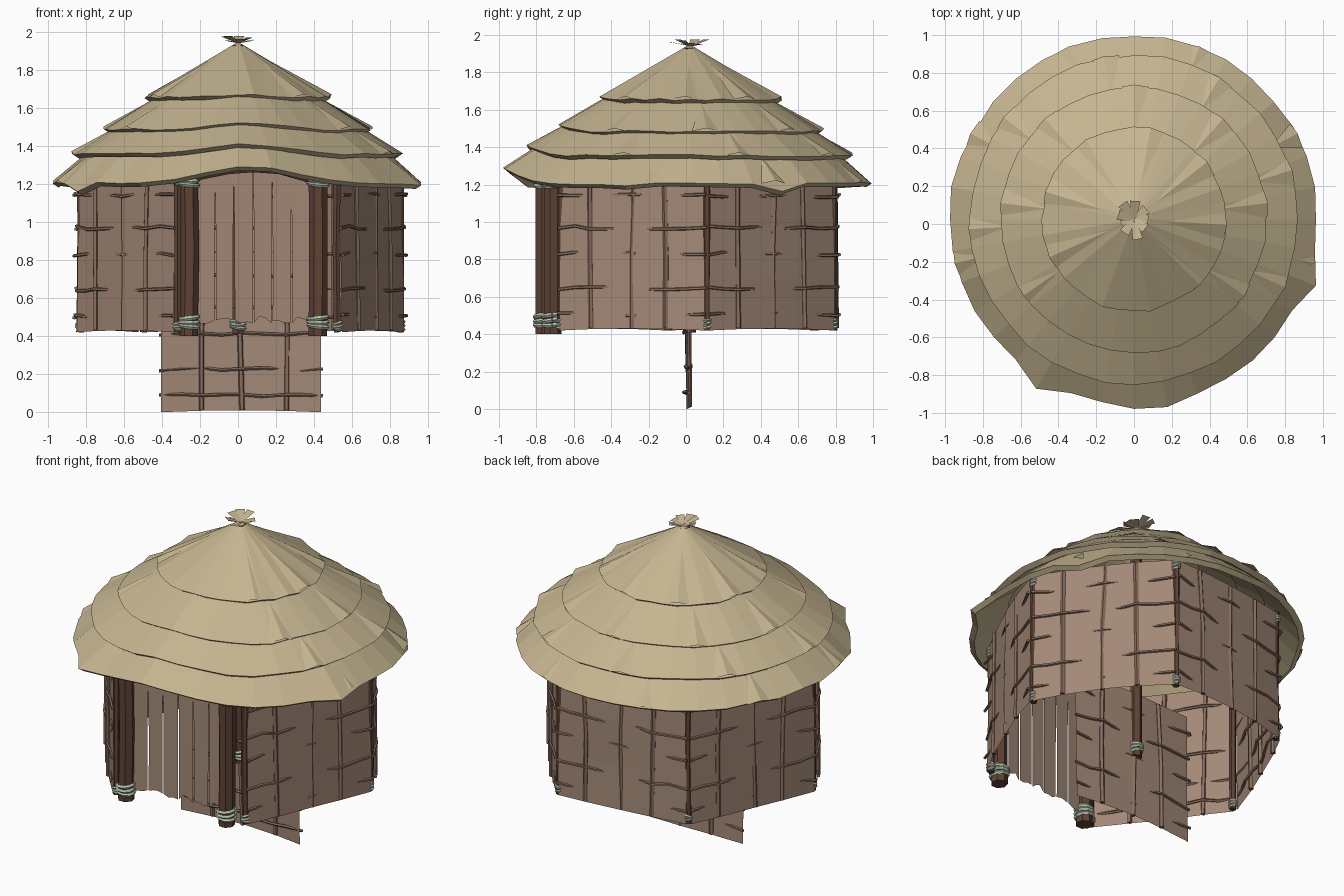
import bpy, random
from math import sin, cos, pi, radians, exp, atan2
from mathutils import Vector, Matrix

if "Cube" in bpy.data.objects:
    bpy.data.objects.remove(bpy.data.objects["Cube"])

random.seed(4)
jit = lambda a: random.uniform(-a, a)


def material(name, rgb):
    m = bpy.data.materials.new(name)
    m.diffuse_color = (*rgb, 1)
    m.use_nodes = True
    m.node_tree.nodes["Principled BSDF"].inputs["Base Color"].default_value = m.diffuse_color
    return m


THATCH = material("thatch", (0.56, 0.46, 0.28))
HIDE = material("hide", (0.37, 0.25, 0.185))
STICK = material("stick", (0.25, 0.155, 0.115))
WOOD = material("dark_wood", (0.115, 0.055, 0.036))
ROPE = material("rope", (0.48, 0.56, 0.43))


def build(name, parts, mat, xf=Matrix()):
    """Join (verts, faces) parts into one flat-shaded object."""
    V, F = [], []
    for vs, fs in parts:
        n = len(V)
        V += [xf @ Vector(v) for v in vs]
        F += [[i + n for i in f] for f in fs]
    me = bpy.data.meshes.new(name)
    me.from_pydata(V, [], F)
    me.materials.append(mat)
    ob = bpy.data.objects.new(name, me)
    bpy.context.collection.objects.link(ob)
    return ob


def grid(rows, closed=False):
    n = len(rows[0])
    fs = []
    for r in range(len(rows) - 1):
        for i in range(n if closed else n - 1):
            j = (i + 1) % n
            fs.append([r * n + i, r * n + j, (r + 1) * n + j, (r + 1) * n + i])
    return [v for row in rows for v in row], fs


def tube(pts, radius, sides=6):
    pts = [Vector(p) for p in pts]
    rows = []
    for i, p in enumerate(pts):
        t = (pts[min(i + 1, len(pts) - 1)] - pts[max(i - 1, 0)]).normalized()
        ref = Vector((0, 0, 1)) if abs(t.z) < 0.8 else Vector((1, 0, 0))
        a = t.cross(ref).normalized()
        b = a.cross(t).normalized()
        rows.append([p + radius * (cos(2 * pi * k / sides) * a - sin(2 * pi * k / sides) * b)
                     for k in range(sides)])
    vs, fs = grid(rows, True)
    fs += [list(range(sides))[::-1], list(range(len(vs) - sides, len(vs)))]
    return vs, fs


def rope(x, y, z, radius, thick=0.011):
    """Three slightly tilted coils around a post."""
    return [tube([(x + radius * cos(k * pi / 5), y + radius * sin(k * pi / 5),
                   z + c * thick * 1.8 + 0.008 * sin(k * pi / 5 + c)) for k in range(11)], thick, 5)
            for c in (-1, 0, 1)]


# Woven wall panel (outside faces +y): hide sheet, upright sticks, woven cross sticks
def panel(name, xf):
    rows = []
    for j in range(4):
        z = 0.84 * j / 3
        rows.append([(-x, 0.024 * (1 - (x / 0.42) ** 2) + 0.014 * (1 - z) + jit(0.004),
                      z + (0.01 * (1 - (x / 0.42) ** 2) if j == 0 else 0))
                     for x in (-0.42, -0.24, 0.0, 0.2, 0.42)])
    build(name + "_sheet", [grid(rows)], HIDE, xf)
    sticks = [tube([(x + jit(0.01), 0.03, 0.012), (x + jit(0.01), 0.026, 0.42),
                    (x + jit(0.015), 0.02, 0.83)], 0.015, 5) for x in (-0.2, 0.0, 0.24)]
    xs = (-0.43, -0.31, -0.2, -0.1, 0.0, 0.12, 0.24, 0.33, 0.43)
    ys = (-0.3, 0.2, 1, 0.2, -0.6, 0.2, 1, 0.2, -0.3)
    for r, z in enumerate((0.085, 0.225, 0.41, 0.55, 0.72)):
        s = 1 if r % 2 else -1
        sticks.append(tube([(x, 0.02 + 0.02 * s * y, z + jit(0.009)) for x, y in zip(xs, ys)], 0.009, 5))
    build(name + "_sticks", sticks, STICK, xf)


HX, HY = 0.012, 0.008  # centre of the wall ring
for i, deg in enumerate((37, 97, 157, 217, 337)):
    a = radians(deg)
    panel(f"wall_{i + 1}", Matrix.Translation((HX + 0.742 * cos(a), HY + 0.742 * sin(a), 0.42))
          @ Matrix.Rotation(a - pi / 2, 4, 'Z'))
panel("inner_panel", Matrix.Translation((0.015, -0.012, 0)))

# Corner posts with lashings
posts, ropes = [], []
for i in range(6):
    a = radians(7 + 60 * i)
    x, y = HX + 0.847 * cos(a), HY + 0.847 * sin(a)
    posts.append(tube([(x, y, 0.42), (x + jit(0.006), y, 0.85), (x, y, 1.27)], 0.021))
    ropes += rope(x, y, 0.455, 0.02, 0.008) + rope(x, y, 1.22, 0.02, 0.008)
build("corner_posts", posts, WOOD)

# Centre pole
build("centre_pole", [tube([(0, 0.02, 0.41), (0, 0.02, 1.0), (0, 0.02, 1.93)], 0.034)], WOOD)
ropes += rope(0, 0.02, 0.465, 0.036, 0.01)

# Door posts and arched lintel
door = []
for x, y in ((-0.26, -0.76), (0.42, -0.715)):
    door.append(tube([(x, y, 0.40), (x, y, 0.43), (x + jit(0.01), y, 0.85), (x, y, 1.25)], 0.05, 7))
    ropes += rope(x, y, 0.475, 0.05, 0.012) + rope(x, y, 1.22, 0.05, 0.012)
door.append(tube([(-0.34, -0.78, 1.21), (-0.2, -0.78, 1.24), (-0.05, -0.775, 1.27), (0.08, -0.765, 1.28),
                  (0.22, -0.75, 1.27), (0.36, -0.735, 1.23), (0.48, -0.7, 1.21)], 0.022))
build("door_frame", door, WOOD)
build("rope_lashings", ropes, ROPE)

# Door of hanging planks with ragged ends
planks = []
for i in range(6):
    x0 = -0.22 + i * 0.1
    y = -0.745 + 0.1 * (x0 + 0.2)
    top = 1.285 - 0.5 * (x0 - 0.03) ** 2
    gap = lambda k, j: (0.003 + 0.003 * (i % 2)) * ((k == 0) - (k == 3)) * (j != 2)
    rows = [[(x0 + 0.1 * k / 3 + gap(k, j) + jit(0.002), y + 0.01 * (k / 3),
              (0.475 + (0.02 if k in (1, 2) else 0) * (i % 2) + jit(0.01), 0.85, top)[j]) for k in range(4)]
            for j in range(3)]
    planks.append(grid(rows))
build("door_planks", planks, HIDE)

# Layered thatch, lifted above the door and ragged at the rim
N = 36
C = Vector((0.0, 0.025, 0))
LAYERS = (  # inner r, inner z, outer r, outer z, front lift
    (0.01, 1.94, 0.485, 1.655, 0.012), (0.36, 1.70, 0.705, 1.485, 0.038),
    (0.58, 1.54, 0.87, 1.355, 0.052), (0.75, 1.40, 0.97, 1.205, 0.09))
FLAPS = {-120: (0.06, 0.0), -80: (0.02, 0.0), -20: (0.05, -0.01), -150: (0.01, -0.04),
         170: (0.02, 0.01), 30: (0.01, -0.04)}
for n, (ri, zi, ro, zo, lift) in enumerate(LAYERS):
    rows = [[], [], [], []]
    for k in range(N):
        t = 2 * pi * k / N
        d = atan2(sin(t + radians(87)), cos(t + radians(87)))
        bump = exp(-(d / 0.34) ** 2)
        up = lift * bump
        r, z = ro + (0.03 if n == 3 else 0.006) * bump + jit(0.007), zo + up + jit(0.006)
        if n == 3:
            dr, dz = FLAPS.get((k * 10 + 180) % 360 - 180, (0, 0))
            r, z = r + dr, z + dz
        for row, rr, zz in zip(rows, (ri, r, r - 0.03, ri), (zi + up * 0.6, z, z - 0.02, zi + up * 0.6 - 0.03)):
            row.append(C + Vector((rr * cos(t), rr * sin(t), zz)))
    build(f"thatch_layer_{n + 1}", [grid(rows[::-1], True)], THATCH)

# Loose bundles of straw lying on the layers
bundles = []
for k in range(26):
    ri, zi, ro, zo, lift = LAYERS[k % 4]
    t = radians(-45 + 270 * k / 26)
    w = 0.08 / ro
    ra, za = ri + 0.3 * (ro - ri), zi + 0.3 * (zo - zi)
    P = lambda r, a, z: C + Vector((r * cos(a), r * sin(a), z))
    bundles.append(([P(ra, t, za), P(ro, t - w, zo), P(ro + 0.008, t, zo + 0.016), P(ro, t + 0.8 * w, zo)],
                    [[0, 1, 2], [0, 2, 3]]))
build("straw_bundles", bundles, THATCH)

# Splayed straw knot at the peak
knot = []
for k in range(9):
    t = 2 * pi * k / 9 + jit(0.15)
    o, s = Vector((cos(t), sin(t), 0)), Vector((-sin(t), cos(t), 0))
    b, tip = C + Vector((0, 0, 1.94)), C + o * (0.09 + jit(0.025)) + Vector((0, 0, 1.965 + jit(0.015)))
    knot.append(([b - s * 0.012, b + s * 0.012, tip + s * 0.028, tip - s * 0.028], [[0, 1, 2, 3]]))
build("peak_knot", knot, THATCH)
